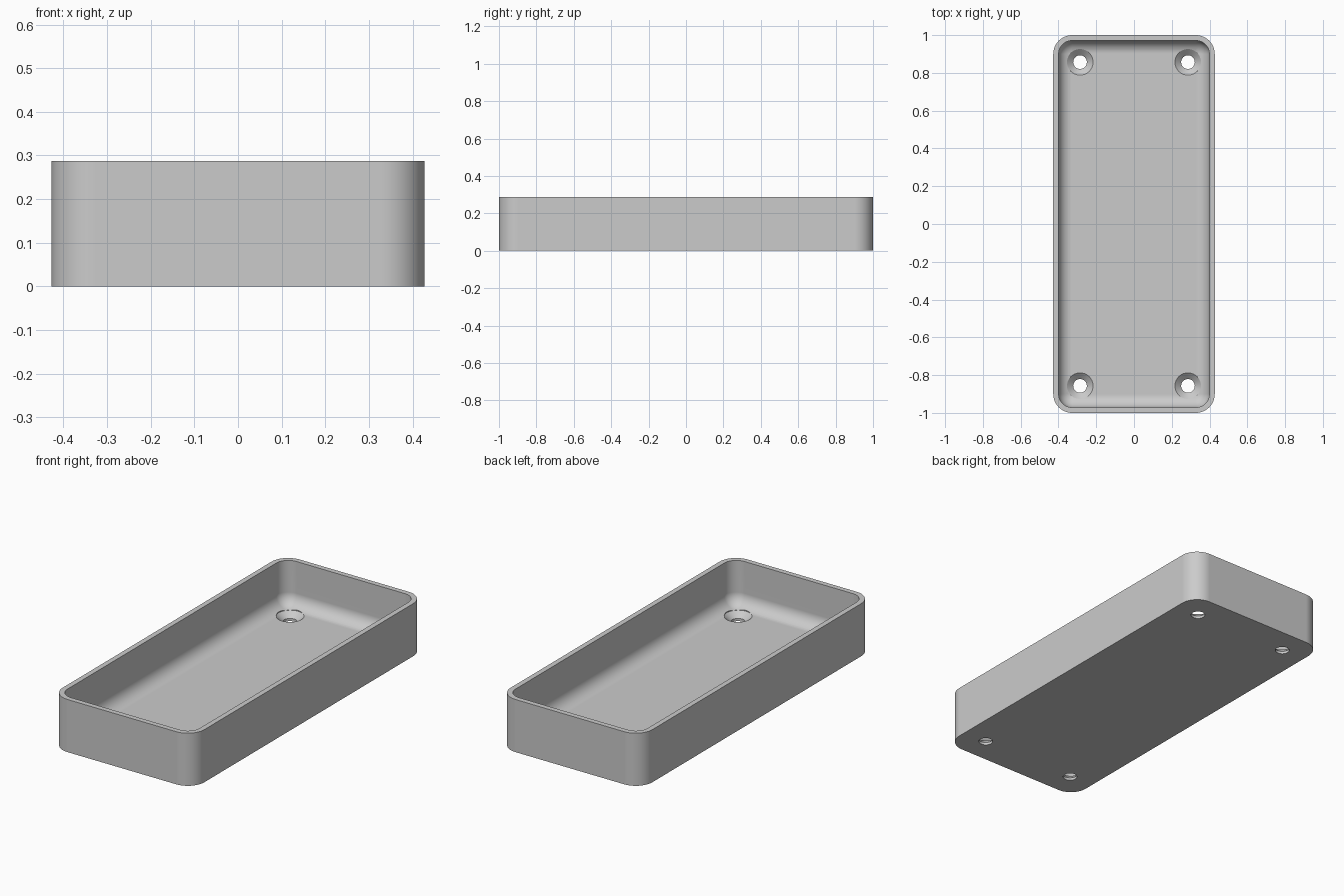
import bpy
import bmesh
from math import cos, sin, pi, radians

cube = bpy.data.objects.get("Cube")
if cube:
    bpy.data.objects.remove(cube, do_unlink=True)

HALF_X, HALF_Y, HEIGHT = 0.4275, 1.0, 0.287
CORNER, WALL, FLOOR = 0.1, 0.0286, 0.044
FILLET = 0.07
CORNER_STEPS, FILLET_STEPS = 12, 10

grey = bpy.data.materials.new("plain grey")
grey.use_nodes = True
colour = (0.6, 0.6, 0.6, 1)
grey.diffuse_color = colour
grey.node_tree.nodes["Principled BSDF"].inputs["Base Color"].default_value = colour


def make_object(name, bm):
    bmesh.ops.recalc_face_normals(bm, faces=bm.faces)
    mesh = bpy.data.meshes.new(name)
    bm.to_mesh(mesh)
    bm.free()
    mesh.materials.append(grey)
    obj = bpy.data.objects.new(name, mesh)
    bpy.context.collection.objects.link(obj)
    return obj


def rounded_ring(bm, inset, z):
    """Rounded rectangle, moved inwards from the outer wall."""
    r = CORNER - inset
    ring = []
    for i, (sx, sy) in enumerate([(1, 1), (-1, 1), (-1, -1), (1, -1)]):
        for k in range(CORNER_STEPS + 1):
            a = (i + k / CORNER_STEPS) * pi / 2
            ring.append(bm.verts.new((sx * (HALF_X - CORNER) + r * cos(a),
                                      sy * (HALF_Y - CORNER) + r * sin(a), z)))
    return ring


def loft(bm, rings):
    """Join the rings with quads and close both ends."""
    for low, high in zip(rings, rings[1:]):
        for i in range(len(low)):
            j = (i + 1) % len(low)
            bm.faces.new((low[i], low[j], high[j], high[i]))
    bm.faces.new(rings[0])
    bm.faces.new(rings[-1])


# Tray: outer wall, flat rim, inner wall and rounded edge to the floor
section = [(0, 0), (0, HEIGHT), (WALL, HEIGHT)]
for k in range(FILLET_STEPS + 1):
    a = k / FILLET_STEPS * pi / 2
    section.append((WALL + FILLET * (1 - cos(a)), FLOOR + FILLET * (1 - sin(a))))
bm = bmesh.new()
loft(bm, [rounded_ring(bm, inset, z) for inset, z in section])
tray = make_object("tray", bm)

# Countersunk screw holes, one near each corner
bm = bmesh.new()
hole_profile = [(0.036, -0.05), (0.036, 0.0145), (0.069, FLOOR), (0.069, 0.15)]
for sx in (-1, 1):
    for sy in (-1, 1):
        rings = []
        for r, z in hole_profile:
            angles = [2 * pi * k / 48 for k in range(48)]
            rings.append([bm.verts.new((sx * 0.2857 + r * cos(a),
                                        sy * 0.857 + r * sin(a), z)) for a in angles])
        loft(bm, rings)
cutter = make_object("screw_hole_cutter", bm)
cutter.hide_render = True
cutter.hide_set(True)

cut = tray.modifiers.new("screw holes", 'BOOLEAN')
cut.operation = 'DIFFERENCE'
cut.solver = 'EXACT'
cut.object = cutter

# Bake the cut, then smooth the curved faces and keep the edges sharp
bpy.context.view_layer.update()
cut_mesh = bpy.data.meshes.new_from_object(
    tray.evaluated_get(bpy.context.evaluated_depsgraph_get()))
tray.modifiers.clear()
tray.data = cut_mesh
bpy.data.objects.remove(cutter, do_unlink=True)

bpy.ops.object.select_all(action='DESELECT')
tray.select_set(True)
bpy.context.view_layer.objects.active = tray
bpy.ops.object.shade_smooth_by_angle(angle=radians(30))
weighted = tray.modifiers.new("flat floor shading", 'WEIGHTED_NORMAL')
weighted.keep_sharp = True
